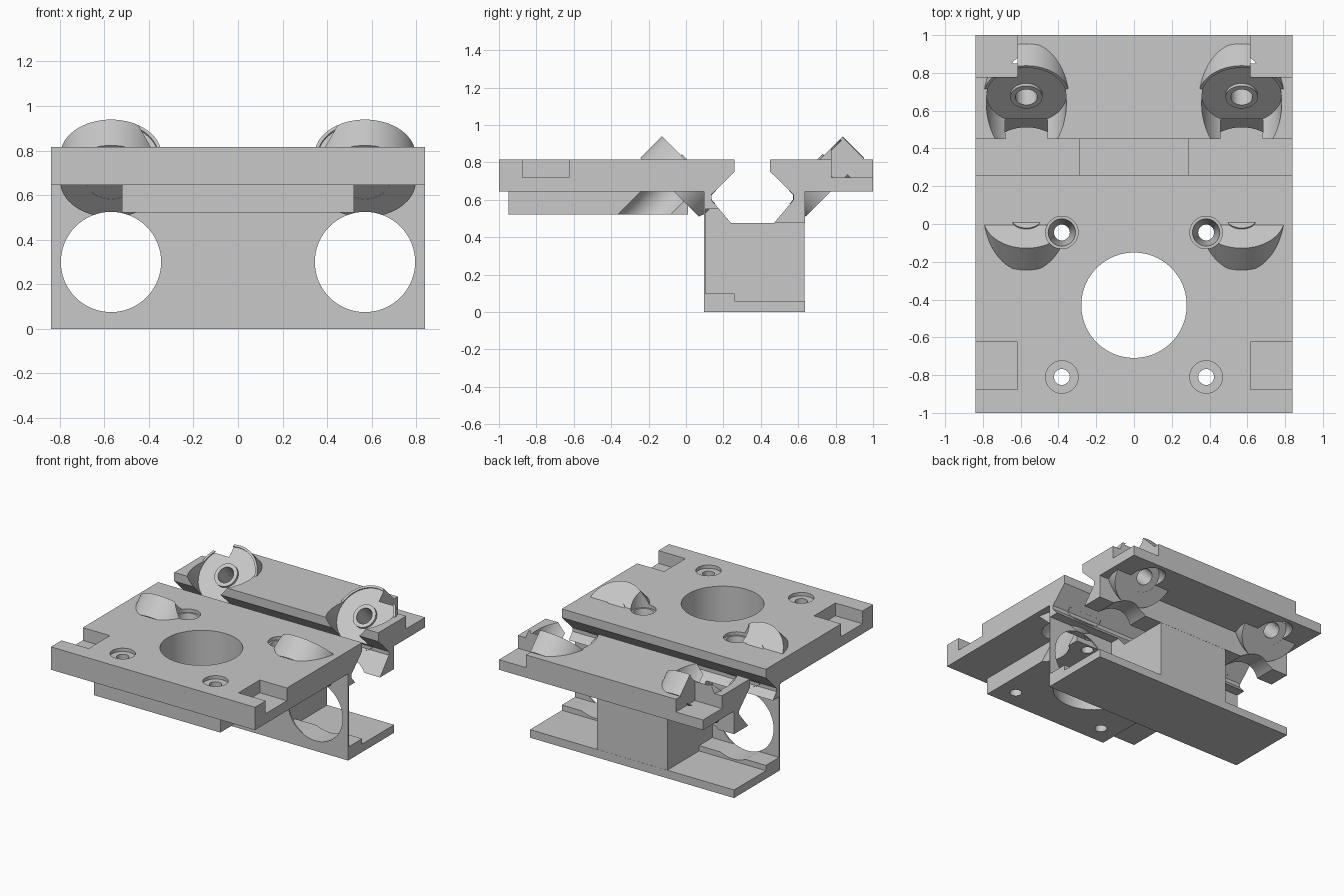
import bpy, bmesh, math
from mathutils import Vector

if "Cube" in bpy.data.objects:
    bpy.data.objects.remove(bpy.data.objects["Cube"], do_unlink=True)

grey = bpy.data.materials.new("light grey plastic")
grey.use_nodes = True
COLOUR = (0.58, 0.58, 0.58, 1)
grey.diffuse_color = COLOUR
grey.node_tree.nodes["Principled BSDF"].inputs["Base Color"].default_value = COLOUR

MID = 0.355      # centre line of the rail channel in y
WX = 0.57        # roller seat and bearing offset in x


def finish(bm, name):
    bmesh.ops.recalc_face_normals(bm, faces=bm.faces)
    mesh = bpy.data.meshes.new(name)
    bm.to_mesh(mesh)
    bm.free()
    ob = bpy.data.objects.new(name, mesh)
    bpy.context.collection.objects.link(ob)
    mesh.materials.append(grey)
    return ob


def box(name, x, y, z):
    bm = bmesh.new()
    bmesh.ops.create_cube(bm, size=1)
    for v in bm.verts:
        v.co = [(a + b) / 2 + c * (b - a) for c, (a, b) in zip(v.co, (x, y, z))]
    return finish(bm, name)


def rod(name, r, start, end, segments=64, r_end=None):
    start, end = Vector(start), Vector(end)
    d = end - start
    bm = bmesh.new()
    bmesh.ops.create_cone(bm, cap_ends=True, segments=segments, radius1=r,
                          radius2=r_end or r, depth=d.length)
    turn = d.to_track_quat('Z', 'Y')
    for v in bm.verts:
        v.co = turn @ v.co + (start + end) / 2
    return finish(bm, name)


def prism_x(name, profile, half):
    bm = bmesh.new()
    near = [bm.verts.new((-half, y, z)) for y, z in profile]
    far = [bm.verts.new((half, y, z)) for y, z in profile]
    bm.faces.new(near)
    bm.faces.new(far[::-1])
    for i in range(len(near)):
        bm.faces.new((near[i - 1], near[i], far[i], far[i - 1]))
    return finish(bm, name)


def measure(mesh):
    """Volume of the mesh and whether it is closed."""
    bm = bmesh.new()
    bm.from_mesh(mesh)
    result = bm.calc_volume(), all(e.is_manifold for e in bm.edges)
    bm.free()
    return result


def combine(target, other, operation):
    """Boolean that falls back to another solver when the result is unsound."""
    before = target.data
    old = measure(before)[0]
    sign = 1 if operation == 'UNION' else -1
    for solver in ('MANIFOLD', 'EXACT'):
        target.data = before.copy()
        mod = target.modifiers.new("combine", 'BOOLEAN')
        mod.operation, mod.solver, mod.object = operation, solver, other
        with bpy.context.temp_override(object=target, active_object=target):
            bpy.ops.object.modifier_apply(modifier=mod.name)
        volume, closed = measure(target.data)
        if closed and (volume - old) * sign > 0:
            break
    bpy.data.objects.remove(other, do_unlink=True)


# front half in one section: deck, channel side, thin wall, step and foot flange
front_section = [(-1, 0.815), (0.26, 0.815), (0.26, 0.75), (0.135, 0.627), (0.135, 0.6),
                 (0.177, 0.55), (0.105, 0.55), (0.105, 0.1), (0.26, 0.1), (0.26, 0.06),
                 (0.635, 0.06), (0.635, 0), (0.095, 0), (0.095, 0.645), (-1, 0.645)]
back_section = [(0.45, 0.815), (1, 0.815), (1, 0.645), (0.635, 0.645), (0.635, 0.475),
                (0.47, 0.475), (0.575, 0.6), (0.575, 0.627), (0.45, 0.75)]
block_section = [(0.1, 0.02), (0.634, 0.02), (0.634, 0.6), (0.59, 0.6), (0.485, 0.476),
                 (0.24, 0.476), (0.177, 0.551), (0.14, 0.57), (0.1, 0.57)]
body = prism_x("carriage_body", front_section, 0.84)


def add(ob):
    combine(body, ob, 'UNION')


def cut(ob):
    combine(body, ob, 'DIFFERENCE')


add(prism_x("centre_block", block_section, 0.29))
add(prism_x("back_deck", back_section, 0.84))
add(box("under_plate", (-0.52, 0.52), (-0.95, 0.01), (0.522, 0.7)))

# four tilted roller seats: side is left/right, way is back/front
seats = []
for side in (-1, 1):
    for way in (-1, 1):
        centre = Vector((side * WX, MID + way * 0.322, 0.778))
        axis = Vector((0, -way, 1)).normalized()
        seats.append((centre, axis))
for centre, axis in seats:
    add(rod("roller_seat", 0.228, centre, centre - axis * 0.164))

# keep the rail channel clear of the seats
half = [(0.093, 1), (0.093, 0.75), (0.218, 0.626), (0.218, 0.601), (0.113, 0.48)]
clearance = [(MID - y, z) for y, z in half] + [(MID + y, z) for y, z in reversed(half)]
cut(prism_x("rail_clearance", clearance, 1))

# pockets, bolt access and bearing bores
for centre, axis in seats:
    cut(rod("roller_pocket", 0.212, centre - axis * 0.01, centre + axis * 0.4))
    cut(rod("bolt_access", 0.112, centre - axis * 0.163, centre - axis * 0.6, 48))
for side in (-1, 1):
    cut(rod("bearing_bore", 0.225, (side * WX, -0.2, 0.3), (side * WX, 1.1, 0.3)))

# raised washers round the roller bolts
for centre, axis in seats:
    add(rod("bolt_washer", 0.085, centre - axis * 0.03, centre + axis * 0.008, 48))
    cut(rod("bolt_hole", 0.058, centre - axis * 0.25, centre + axis * 0.1, 48))

# large opening
cut(rod("tool_opening", 0.279, (0, -0.43, 0.4), (0, -0.43, 1), 96))

for side in (-1, 1):
    # corner recesses with their holes
    for y0, y1, hole_y in ((-0.875, -0.625, -0.75), (0.777, 1.1, 0.903)):
        x0, x1 = sorted((side * 0.617, side * 0.9))
        cut(box("corner_recess", (x0, x1), (y0, y1), (0.72, 1.1)))
        cut(rod("corner_hole", 0.056, (side * 0.74, hole_y, 0.5), (side * 0.74, hole_y, 1), 32))
    # countersunk screw holes through both plates
    for y in (-0.045, -0.81):
        x = side * 0.382
        cut(rod("screw_hole", 0.042, (x, y, 0.4), (x, y, 1.1), 32))
        cut(rod("screw_sink", 0.042, (x, y, 0.62), (x, y, 0.8), 32, 0.074))
        cut(rod("screw_head_bore", 0.086, (x, y, 0.79), (x, y, 1.1), 32))
    # foot screw holes
    for x in (WX - 0.15, WX + 0.15):
        for r, top in ((0.06, 0.03), (0.04, 0.2)):
            cut(rod("foot_hole", r, (side * x, 0.19, -0.1), (side * x, 0.19, top), 32))

bpy.ops.object.select_all(action='DESELECT')
body.select_set(True)
bpy.context.view_layer.objects.active = body
bpy.ops.object.shade_smooth_by_angle(angle=math.radians(30))
